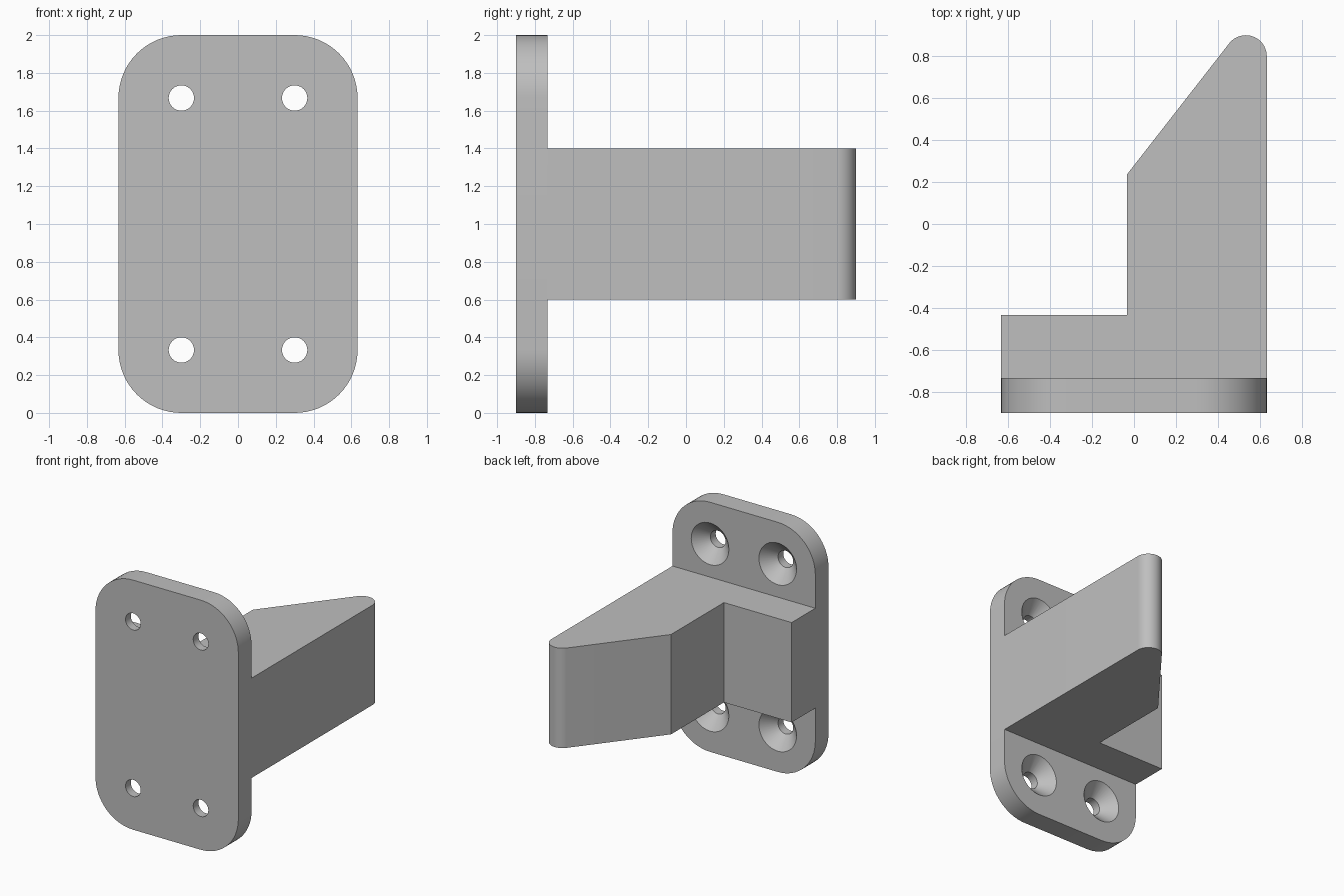
import bpy, bmesh, math
from mathutils import Vector

cube = bpy.data.objects.get("Cube")
if cube:
    bpy.data.objects.remove(cube, do_unlink=True)

grey = bpy.data.materials.new("plain grey")
grey.use_nodes = True
colour = (0.52, 0.52, 0.52, 1)
grey.diffuse_color = colour
grey.node_tree.nodes["Principled BSDF"].inputs["Base Color"].default_value = colour

W, FRONT, BACK = 0.633, -0.9, -0.733      # half width, plate front and back
CORNER, TIP = 0.333, 0.1                  # rounding radii
HOLE, SINK = 0.067, 0.167                 # screw hole and countersink radii


def add_object(name, bm):
    bmesh.ops.recalc_face_normals(bm, faces=bm.faces)
    mesh = bpy.data.meshes.new(name)
    bm.to_mesh(mesh)
    bm.free()
    mesh.materials.append(grey)
    obj = bpy.data.objects.new(name, mesh)
    bpy.context.collection.objects.link(obj)
    return obj


def arc(cx, cy, r, start, end, steps):
    angles = [start + (end - start) * i / steps for i in range(steps + 1)]
    return [(cx + r * math.cos(a), cy + r * math.sin(a)) for a in angles]


def prism(name, points, offset):
    """Extrude a closed outline of 3D points along offset."""
    bm = bmesh.new()
    face = bm.faces.new([bm.verts.new(p) for p in points])
    ext = bmesh.ops.extrude_face_region(bm, geom=[face])
    verts = [g for g in ext["geom"] if isinstance(g, bmesh.types.BMVert)]
    bmesh.ops.translate(bm, verts=verts, vec=offset)
    return add_object(name, bm)


def smooth(obj):
    bpy.ops.object.select_all(action="DESELECT")
    obj.select_set(True)
    bpy.context.view_layer.objects.active = obj
    bpy.ops.object.shade_smooth_by_angle(angle=math.radians(25))


# Mounting plate with rounded corners
outline = []
for i, (sx, sz) in enumerate([(1, 1), (-1, 1), (-1, -1), (1, -1)]):
    outline += arc(sx * (W - CORNER), 1 + sz * (1 - CORNER), CORNER,
                   i * math.pi / 2, (i + 1) * math.pi / 2, 16)
plate = prism("mounting_plate", [(x, FRONT, z) for x, z in outline],
              (0, BACK - FRONT, 0))

# Countersunk screw holes, turned from a radius and depth profile
bm = bmesh.new()
profile = [(HOLE, FRONT - 0.05), (HOLE, BACK - 0.1), (SINK, BACK), (SINK + 0.03, BACK + 0.03)]
for hx in (-0.3, 0.3):
    for hz in (0.333, 1.667):
        rings = [[bm.verts.new((x, y, z)) for x, z in arc(hx, hz, r, 0, 2 * math.pi, 40)[:-1]]
                 for r, y in profile]
        bm.faces.new(rings[0])
        bm.faces.new(rings[-1])
        for a, b in zip(rings, rings[1:]):
            for j in range(len(a)):
                bm.faces.new((a[j - 1], a[j], b[j], b[j - 1]))
cutter = add_object("screw_hole_cutter", bm)
cutter.hide_render = True
cut = plate.modifiers.new("screw holes", "BOOLEAN")
cut.operation, cut.solver, cut.object = "DIFFERENCE", "EXACT", cutter
bpy.ops.object.select_all(action="DESELECT")
plate.select_set(True)
bpy.context.view_layer.objects.active = plate
bpy.ops.object.modifier_apply(modifier=cut.name)
bpy.data.objects.remove(cutter, do_unlink=True)
smooth(plate)

# Stepped arm whose slanted side runs tangent into a rounded tip
bend = Vector((-0.033, 0.237))
centre = Vector((W - TIP, 0.9 - TIP))
away = bend - centre
tangent = math.atan2(away.y, away.x) % (2 * math.pi) - math.acos(TIP / away.length)
side = [(W, BACK), (-W, BACK), (-W, -0.433), (bend.x, -0.433), tuple(bend)]
side += arc(centre.x, centre.y, TIP, tangent, 0, 20)
arm = prism("stepped_arm", [(x, y, 0.6) for x, y in side], (0, 0, 0.8))
smooth(arm)
